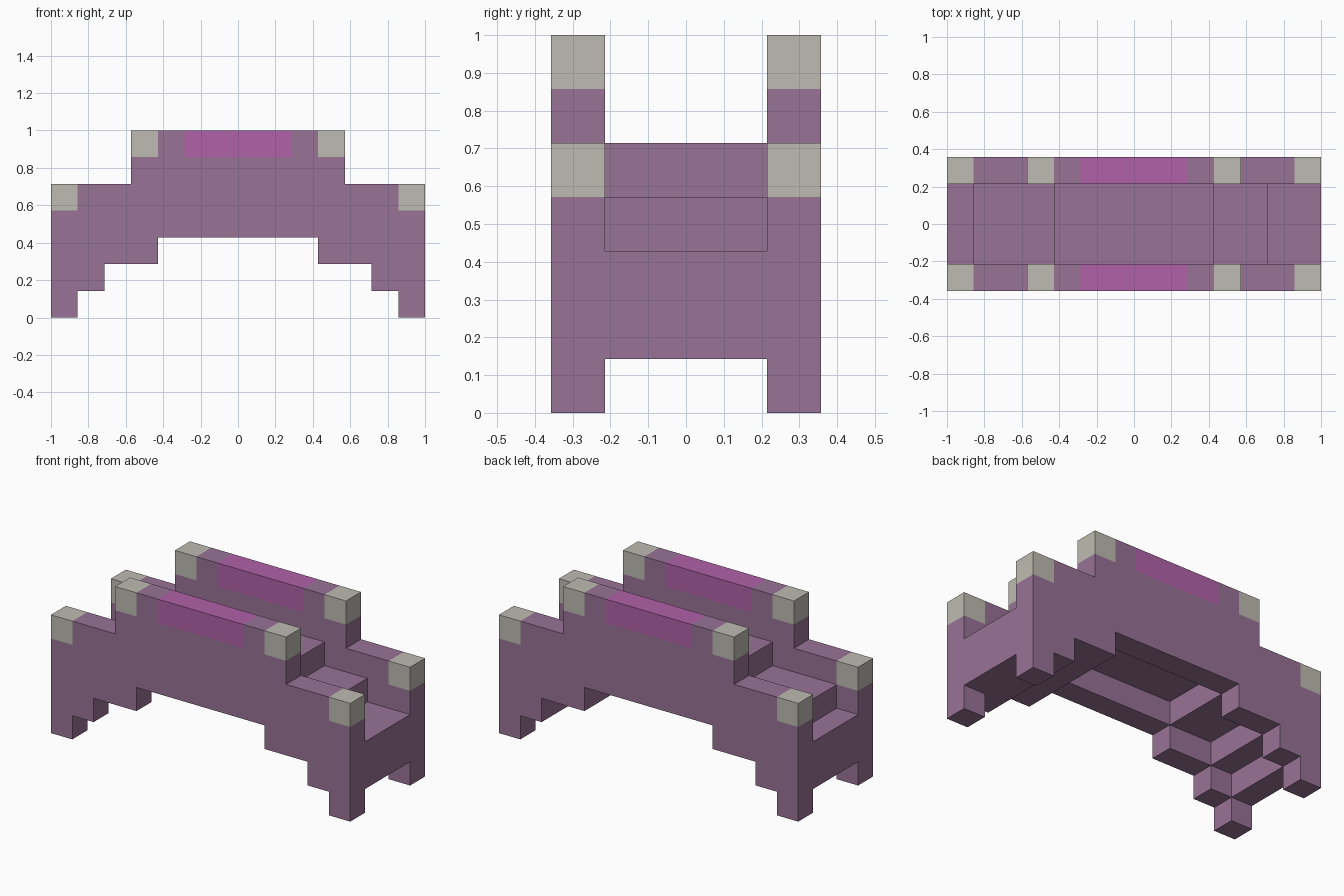
import bpy, bmesh
from mathutils import Vector

cube = bpy.data.objects.get("Cube")
if cube:
    bpy.data.objects.remove(cube, do_unlink=True)

U = 1 / 7  # size of one block


def material(name, rgb):
    m = bpy.data.materials.new(name)
    m.use_nodes = True
    m.diffuse_color = (*rgb, 1)
    m.node_tree.nodes["Principled BSDF"].inputs["Base Color"].default_value = (*rgb, 1)
    return m


MATS = [material("dusty purple", (0.314, 0.171, 0.305)),
        material("stone grey", (0.521, 0.497, 0.445)),
        material("bright magenta", (0.434, 0.122, 0.392))]


def fill(x0, x1, z0, z1, rows):
    """All block cells in a range of columns, heights and rows."""
    return {(x, y, z) for x in range(x0, x1) for y in rows for z in range(z0, z1)}


def wall_cells(row):
    """Stepped side wall with an arched opening, mirrored left to right."""
    cells = set()
    for a, b, low, high in [(0, 3, 3, 7), (3, 4, 2, 7), (4, 5, 2, 5), (5, 6, 1, 5), (6, 7, 0, 5)]:
        cells |= fill(a, b, low, high, [row]) | fill(-b, -a, low, high, [row])
    return cells


def colour(cell):
    """Grey post caps, magenta centre rail, purple elsewhere."""
    x, y, z = cell
    column = x if x >= 0 else -x - 1
    if abs(y) == 2:
        if (column, z) in {(6, 4), (3, 6)}:
            return 1
        if column < 2 and z == 6:
            return 2
    return 0


# Stepped deck between the walls
deck = set()
for x0, x1, z0, z1 in [(-7, -6, 1, 3), (-6, -5, 2, 4), (-5, -3, 3, 4),
                       (-3, 3, 4, 5), (3, 5, 2, 4), (5, 7, 1, 3)]:
    deck |= fill(x0, x1, z0, z1, (-1, 0, 1))

parts = {"front_wall": wall_cells(-2), "back_wall": wall_cells(2), "stepped_deck": deck}
solid = set().union(*parts.values())


def build(name, cells):
    """Skin the exposed sides of the blocks and merge them into large flat faces."""
    bm = bmesh.new()
    for cell in sorted(cells):
        centre = Vector(cell) + Vector((0.5, 0, 0.5))
        for axis in range(3):
            for sign in (-1, 1):
                n = Vector((0, 0, 0))
                n[axis] = sign
                if tuple(int(c + d) for c, d in zip(cell, n)) in solid:
                    continue
                u = Vector((0, 0, 0))
                u[(axis + 1) % 3] = 0.5
                v = n.cross(u)
                ring = [-u - v, u - v, u + v, v - u]
                face = bm.faces.new([bm.verts.new((centre + n / 2 + r) * U) for r in ring])
                face.material_index = colour(cell)
    bmesh.ops.remove_doubles(bm, verts=bm.verts, dist=U / 100)
    bmesh.ops.dissolve_limit(bm, angle_limit=0.01, verts=bm.verts, edges=bm.edges,
                             delimit={'MATERIAL'})
    mesh = bpy.data.meshes.new(name)
    bm.to_mesh(mesh)
    bm.free()
    for m in MATS:
        mesh.materials.append(m)
    bpy.context.collection.objects.link(bpy.data.objects.new(name, mesh))


for part, cells in parts.items():
    build(part, cells)
